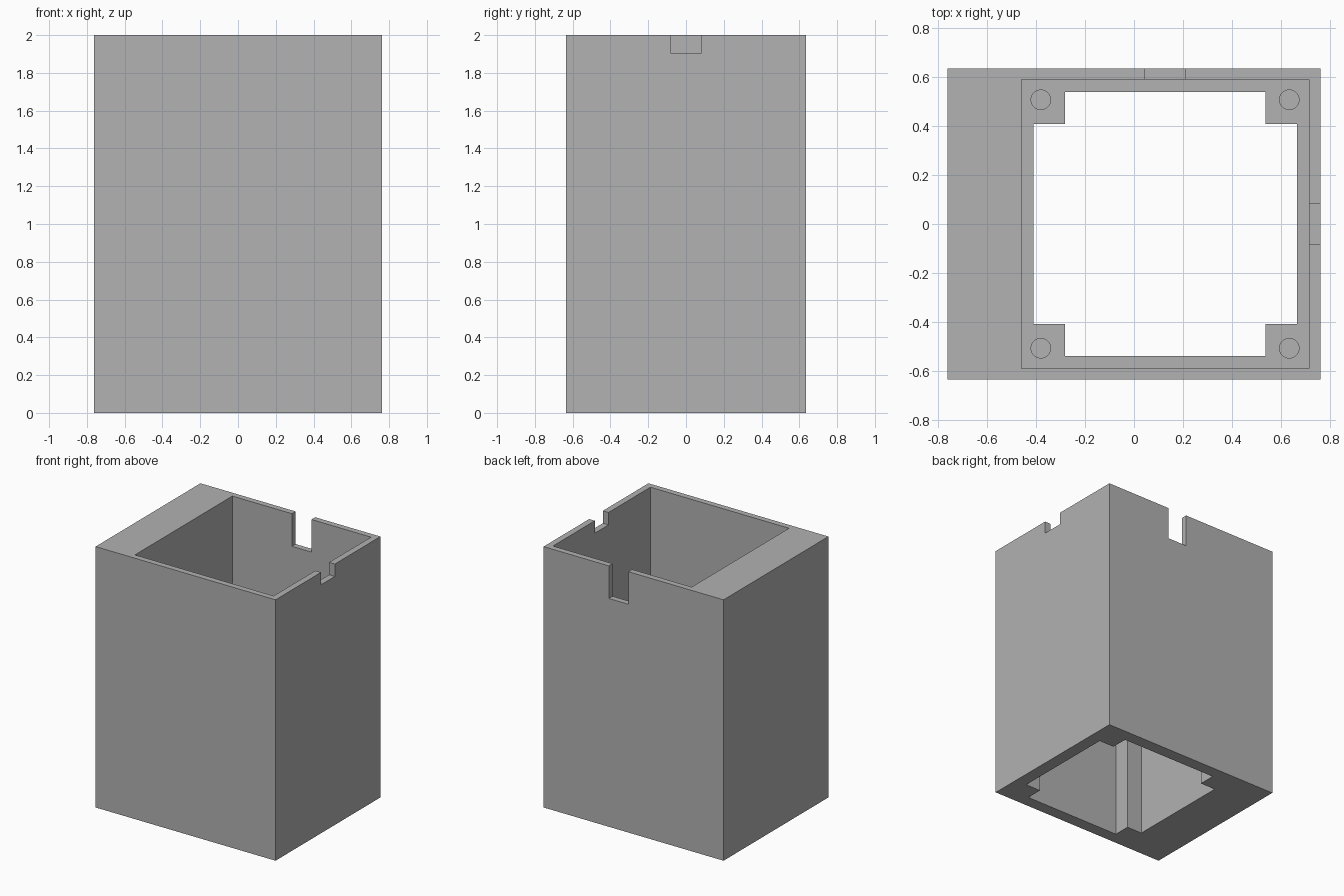
import bpy

cube = bpy.data.objects.get("Cube")
if cube:
    bpy.data.objects.remove(cube, do_unlink=True)

HEIGHT = 2.0
HALF_X, HALF_Y = 0.763, 0.635   # outer half sizes
CX = 0.127                      # centre of the shaft, offset by the thick wall
LEDGE = 1.0                     # height of the inner ledge
CLEAR = 0.1                     # overshoot of the cutters

# Material
grey = bpy.data.materials.new("plain grey")
grey.use_nodes = True
colour = (0.445, 0.445, 0.445, 1)
grey.diffuse_color = colour
grey.node_tree.nodes["Principled BSDF"].inputs["Base Color"].default_value = colour


def box(name, x, y, z):
    """Box from (min, max) ranges."""
    centre = [(a + b) / 2 for a, b in (x, y, z)]
    bpy.ops.mesh.primitive_cube_add(size=1, location=centre)
    ob = bpy.context.object
    ob.name = name
    ob.scale = [b - a for a, b in (x, y, z)]
    bpy.ops.object.transform_apply(location=True, rotation=False, scale=True)
    ob.data.materials.append(grey)
    return ob


def around(centre, half):
    return (centre - half, centre + half)


def cut(target, cutter):
    """Subtract the cutter and remove it."""
    cutter.hide_render = True
    mod = target.modifiers.new("cut", 'BOOLEAN')
    mod.operation = 'DIFFERENCE'
    mod.solver = 'EXACT'
    mod.object = cutter
    bpy.context.view_layer.objects.active = target
    bpy.ops.object.modifier_apply(modifier=mod.name)
    bpy.data.objects.remove(cutter, do_unlink=True)


# Outer block
housing = box("housing", around(0, HALF_X), around(0, HALF_Y), (0, HEIGHT))

# Wide upper chamber down to the ledge
cut(housing, box("chamber_cutter", around(CX, 0.588), around(0, 0.59),
                 (LEDGE, HEIGHT + CLEAR)))

# Lower shaft: two crossing passages leave a square post in each corner
for half_x, half_y in ((0.539, 0.41), (0.41, 0.54)):
    cut(housing, box("shaft_cutter", around(CX, half_x), around(0, half_y),
                     (-CLEAR, LEDGE + CLEAR)))

# Rim notches: deep one in the back wall, shallow one in the left wall
cut(housing, box("back_notch_cutter", around(CX, 0.083), (0.5, HALF_Y + CLEAR),
                 (HEIGHT - 0.25, HEIGHT + CLEAR)))
cut(housing, box("side_notch_cutter", (0.65, HALF_X + CLEAR), around(0, 0.083),
                 (HEIGHT - 0.095, HEIGHT + CLEAR)))

# Blind screw holes in the post tops
for sx in (-1, 1):
    for sy in (-1, 1):
        bpy.ops.mesh.primitive_cylinder_add(
            vertices=32, radius=0.04, depth=0.4,
            location=(CX + sx * 0.508, sy * 0.508, LEDGE))
        hole = bpy.context.object
        hole.data.materials.append(grey)
        cut(housing, hole)

# Smooth the round holes, keep the box edges crisp
bpy.ops.object.select_all(action='DESELECT')
housing.select_set(True)
bpy.context.view_layer.objects.active = housing
bpy.ops.object.shade_smooth_by_angle()
